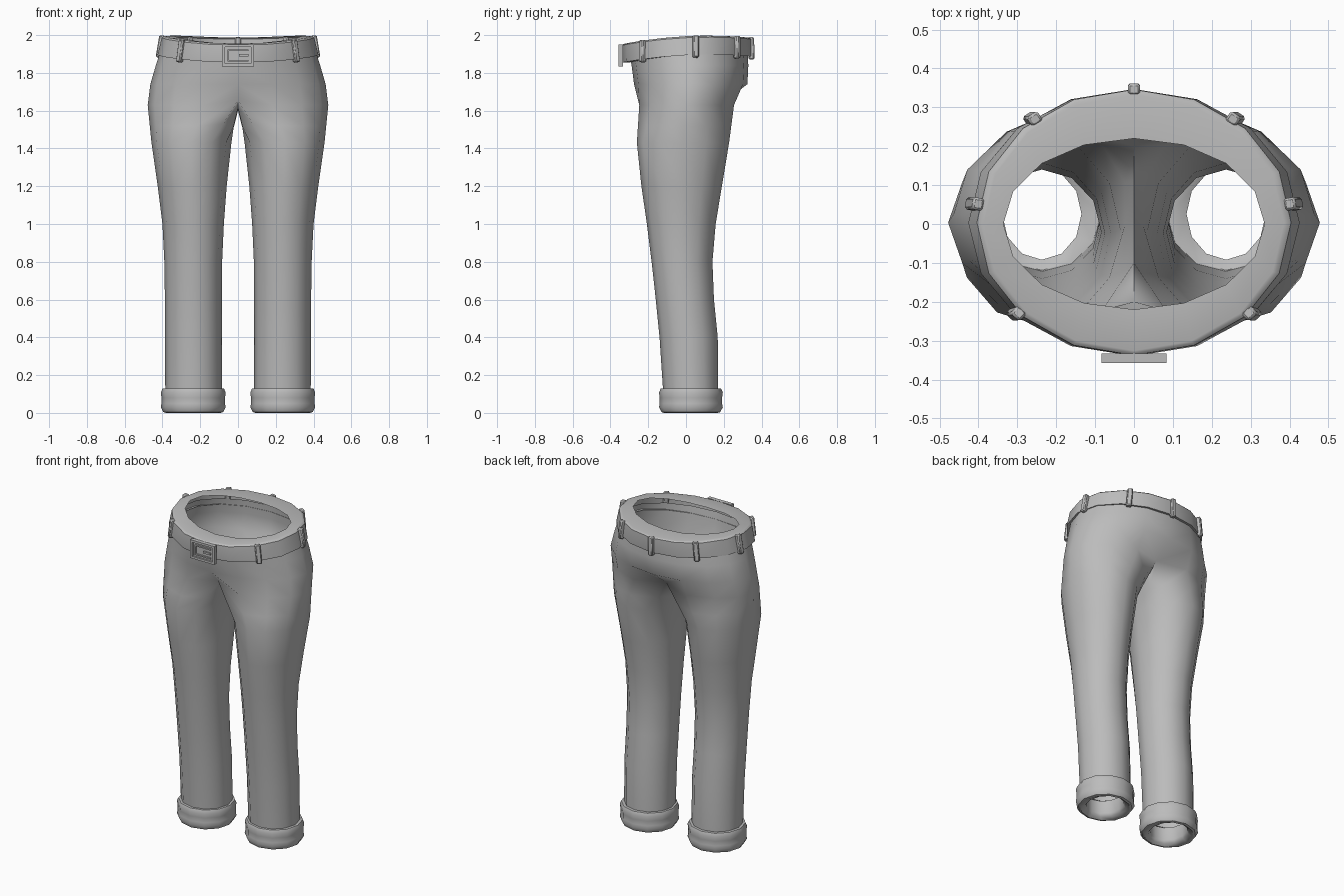
import bpy, bmesh, math
from mathutils import Vector, Matrix

if "Cube" in bpy.data.objects:
    bpy.data.objects.remove(bpy.data.objects["Cube"])

mat = bpy.data.materials.new("grey cloth")
mat.diffuse_color = (0.5, 0.5, 0.5, 1)
mat.use_nodes = True
mat.node_tree.nodes["Principled BSDF"].inputs["Base Color"].default_value = mat.diffuse_color


def finish(name, bm, angle, bevel=0):
    bmesh.ops.remove_doubles(bm, verts=bm.verts, dist=0.0005)
    bmesh.ops.recalc_face_normals(bm, faces=bm.faces)
    me = bpy.data.meshes.new(name)
    bm.to_mesh(me)
    bm.free()
    me.materials.append(mat)
    ob = bpy.data.objects.new(name, me)
    bpy.context.collection.objects.link(ob)
    if bevel:
        b = ob.modifiers.new("bevel", 'BEVEL')
        b.width, b.segments = bevel, 1
    bpy.ops.object.select_all(action='DESELECT')
    ob.select_set(True)
    bpy.context.view_layer.objects.active = ob
    bpy.ops.object.shade_smooth_by_angle(angle=math.radians(angle))
    return ob


def loft(bm, rings, closed=True):
    vs = [[bm.verts.new(p) for p in r] for r in rings]
    n = len(rings[0])
    for a, b in zip(vs, vs[1:]):
        for i in range(n if closed else n - 1):
            j = (i + 1) % n
            bm.faces.new((a[i], a[j], b[j], b[i]))


def oval(t, w, yf, yb):
    # t = 0 faces front, 90 degrees faces the side
    return w * math.sin(t), (yf + yb) / 2 - (yb - yf) / 2 * math.cos(t)


def top_z(y):
    return 1.997 - 0.21 * (y - 0.12) ** 2


def hip_half(w, yf, yb, z):
    pts = []
    for k in range(9):
        x, y = oval(k * math.pi / 8, w, yf, yb)
        pts.append(Vector((x, y, z if z else top_z(y) - 0.06)))
    return pts


def leg_ring(xin, xout, yf, yb, z):
    pts = []
    for k in range(12):
        x, y = oval(math.radians(30 * k - 30), (xout - xin) / 2, yf, yb)
        pts.append(Vector((x + (xin + xout) / 2, y, z)))
    return pts


# Trousers: half hips flowing into one leg, then mirrored
bm = bmesh.new()
crotch = hip_half(0.478, -0.268, 0.275, 1.63)
crotch[0] = Vector((0, -0.20, 1.655))
crotch[8] = Vector((0, 0.20, 1.645))
hips = [hip_half(0.405, -0.30, 0.325, None),
        hip_half(0.435, -0.288, 0.33, 1.84),
        hip_half(0.464, -0.275, 0.325, 1.74)]
loft(bm, hips + [crotch], closed=False)
seam = [Vector((0, 0.11, 1.615)), Vector((0, 0.01, 1.60)), Vector((0, -0.10, 1.615))]
top = crotch + seam
thigh = leg_ring(0.035, 0.458, -0.26, 0.228, 1.43)
mid = [a.lerp(b, 0.55) for a, b in zip(top, thigh)]
for p in mid[9:]:
    p.x = 0.024
legs = [(0.06, 0.425, -0.236, 0.19, 1.2), (0.075, 0.40, -0.207, 0.157, 1.0),
        (0.084, 0.39, -0.182, 0.14, 0.8), (0.086, 0.387, -0.16, 0.148, 0.6),
        (0.086, 0.386, -0.14, 0.168, 0.4), (0.086, 0.385, -0.12, 0.17, 0.1)]
loft(bm, [top, mid, thigh] + [leg_ring(*r) for r in legs])
geom = bm.verts[:] + bm.edges[:] + bm.faces[:]
bmesh.ops.mirror(bm, geom=geom, axis='X', merge_dist=0.0005)
finish("trousers", bm, 70)

# Rolled cuffs: radius x, radius y, height
cuff = [(0.148, 0.145, 0.13), (0.163, 0.160, 0.128), (0.172, 0.169, 0.108),
        (0.168, 0.165, 0.08), (0.168, 0.165, 0.05), (0.172, 0.169, 0.03),
        (0.158, 0.155, 0.004), (0.145, 0.142, 0.0), (0.112, 0.125, 0.012),
        (0.102, 0.118, 0.03), (0.102, 0.118, 0.11), (0.148, 0.145, 0.13)]
for s, side in ((1, "left"), (-1, "right")):
    bm = bmesh.new()
    loft(bm, [[(s * p.x, p.y, p.z) for p in
               leg_ring(0.237 - rx, 0.237 + rx, 0.026 - ry, 0.026 + ry, z)]
              for rx, ry, z in cuff])
    finish(side + "_cuff", bm, 42)

# Belt: half width, front, back, drop below the top line
belt = [(0.400, -0.29, 0.325, 0.098), (0.426, -0.338, 0.345, 0.100),
        (0.424, -0.340, 0.347, 0.092), (0.404, -0.338, 0.346, 0.008),
        (0.396, -0.332, 0.340, 0.002), (0.386, -0.326, 0.331, 0.0),
        (0.336, -0.220, 0.220, 0.0)]
bm = bmesh.new()
rings = []
for w, yf, yb, drop in belt:
    ring = []
    for k in range(16):
        t = k * math.pi / 8
        x, y = oval(t, w, yf, yb)
        ring.append((x, y, top_z(oval(t, 0.39, -0.33, 0.34)[1]) - drop))
    rings.append(ring)
loft(bm, rings)
finish("belt", bm, 30)


def box(bm, size, m):
    bmesh.ops.create_cube(bm, size=1, matrix=m @ Matrix.Diagonal((*size, 1)))


# Belt loops around the waist
for i, deg in enumerate((180, 141, -141, 98, -98, 47, -47)):
    t = math.radians(deg)
    lo = Vector((*oval(t, 0.424, -0.340, 0.347), 0))
    hi = Vector((*oval(t, 0.404, -0.338, 0.346), 0))
    base = top_z(hi.y)
    lo.z, hi.z = base - 0.115, base + 0.002
    up = (hi - lo).normalized()
    along = Vector((math.cos(t) * 0.41, math.sin(t) * 0.34, 0)).normalized()
    out = along.cross(up).normalized()
    m = Matrix((along, out, up)).transposed().to_4x4()
    m.translation = (lo + hi) / 2
    bm = bmesh.new()
    box(bm, (0.032, 0.03, 0.118), m)
    finish("belt_loop_%d" % (i + 1), bm, 30, 0.006)

# Buckle: backing plate, four-sided frame and a prong
bm = bmesh.new()
z0 = 1.893
parts = [((0.15, 0.012, 0.10), (0, -0.340, z0)),
         ((0.05, 0.012, 0.012), (0.03, -0.350, z0))]
for s in (1, -1):
    parts.append(((0.168, 0.024, 0.014), (0, -0.345, z0 + s * 0.051)))
    parts.append(((0.014, 0.024, 0.09), (s * 0.077, -0.345, z0)))
for s in (1, -1):
    parts.append(((0.11, 0.012, 0.008), (0, -0.348, z0 + s * 0.028)))
parts.append(((0.008, 0.012, 0.056), (-0.053, -0.348, z0)))
for size, loc in parts:
    box(bm, size, Matrix.Translation(loc))
finish("buckle", bm, 30)
